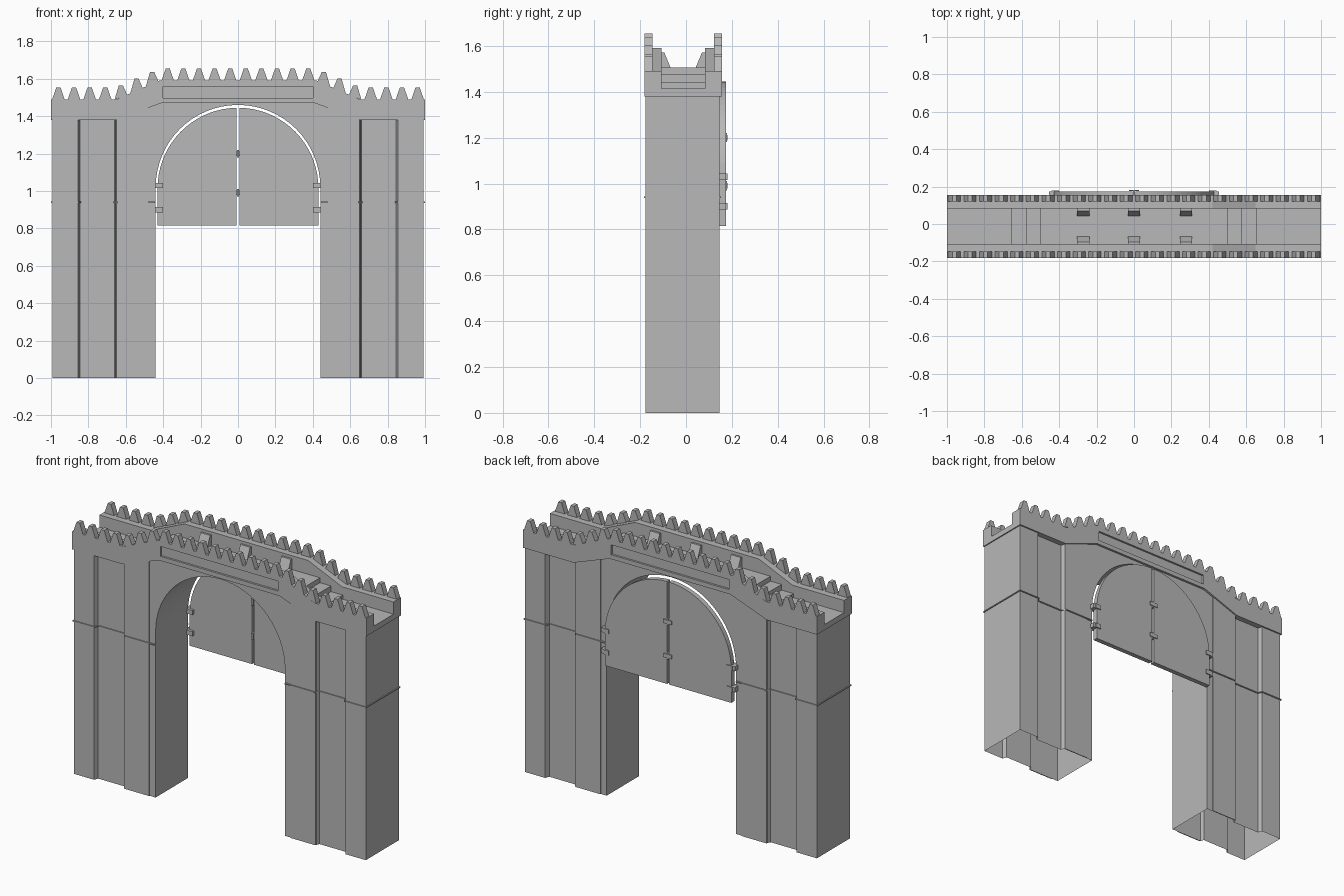
import bpy, bmesh, math

if "Cube" in bpy.data.objects:
    bpy.data.objects.remove(bpy.data.objects["Cube"])

stone = bpy.data.materials.new("grey_stone")
stone.diffuse_color = (0.48, 0.48, 0.48, 1)
stone.use_nodes = True
stone.node_tree.nodes["Principled BSDF"].inputs["Base Color"].default_value = stone.diffuse_color

FRONT, BACK = -0.177, 0.147          # leg faces
CF, CB = -0.182, 0.156               # crown faces
R, SPRING = 0.44, 1.02               # arch opening


def finish(name, bm, recalc=True):
    if recalc:
        bmesh.ops.recalc_face_normals(bm, faces=bm.faces)
    me = bpy.data.meshes.new(name)
    bm.to_mesh(me)
    bm.free()
    me.materials.append(stone)
    ob = bpy.data.objects.new(name, me)
    bpy.context.collection.objects.link(ob)
    return ob


def prism(bm, pts, axis, a, b, caps=True, skip=()):
    """Extrude a 2D outline along y (x-z outline) or z (x-y outline)."""
    def put(p, t):
        return bm.verts.new((p[0], t, p[1]) if axis == 'y' else (p[0], p[1], t))
    lo = [put(p, a) for p in pts]
    hi = [put(p, b) for p in pts]
    n = len(pts)
    for i in range(n):
        if i not in skip:
            j = (i + 1) % n
            bm.faces.new((lo[i], lo[j], hi[j], hi[i]))
    if caps:
        bm.faces.new(lo[::-1])
        bm.faces.new(hi)


def box(bm, x0, x1, y0, y1, z0, z1):
    prism(bm, [(x0, y0), (x1, y0), (x1, y1), (x0, y1)], 'z', z0, z1)


def mirrored(half):
    """Full symmetric polyline from its right half, left to right."""
    return [(-x, z) for x, z in reversed(half)] + list(half)


def arc(r, cz, a0, a1, n):
    return [(r * math.cos(a0 + (a1 - a0) * i / n),
             cz + r * math.sin(a0 + (a1 - a0) * i / n)) for i in range(n + 1)]


def leg_plan(s, e=0.0):
    """Outline of a leg with the recess between its two pillars."""
    d = 0.026
    half = [(0.65 - e, 0), (0.66 + e, d), (0.845 - e, d), (0.855 - e, 0), (0.993 + e, 0)]
    pts = [(x, FRONT - e + k) for x, k in half]
    if e:
        pts.insert(0, (0.445, FRONT - e))
    back = [(x, FRONT + BACK - y) for x, y in reversed(pts)]
    return [(s * x, y) for x, y in pts + back]


# Outer legs, open underneath, and the thin ledge around them
for s, side in ((1, "right"), (-1, "left")):
    bm = bmesh.new()
    pts = leg_plan(s)
    prism(bm, pts, 'z', 0, 1.385, caps=False, skip=(len(pts) - 1,))
    # keep the normals outward on the open shell
    for f in bm.faces:
        f.normal_update()
    if s < 0:
        bmesh.ops.reverse_faces(bm, faces=bm.faces)
    finish(side + "_leg", bm, recalc=False)
    bm = bmesh.new()
    prism(bm, leg_plan(s, 0.006), 'z', 0.937, 0.943)
    finish(side + "_leg_ledge", bm)

# Arch body between the legs, open underneath
crown_low = mirrored([(0.41, 1.47), (0.655, 1.38)])
opening = [(R, 0)] + arc(R, SPRING, 0, math.pi, 32) + [(-R, 0)]
outline = opening + [(-0.655, 0)] + crown_low + [(0.655, 0)]
n_open = len(opening)
bm = bmesh.new()
last = len(outline) - 1
prism(bm, outline, 'y', FRONT + 0.005, BACK - 0.005,
      skip=(n_open - 1, n_open, last - 1, last))
finish("arch_body", bm)

# Shallow pilasters beside the opening
bm = bmesh.new()
for s in (1, -1):
    pts = [(s * x, z) for x, z in ((0.48, 0), (0.65, 0), (0.65, 1.385), (0.48, 1.447))]
    prism(bm, pts, 'y', FRONT, FRONT + 0.005)
    prism(bm, pts, 'y', BACK - 0.005, BACK)
finish("pilasters", bm)

# Crown: two parapet walls with a long sunken panel each
bottom = mirrored([(0.41, 1.47), (0.655, 1.38), (1.0, 1.38)])
top = mirrored([(0.42, 1.59), (0.65, 1.49), (1.0, 1.49)])
bm = bmesh.new()
box(bm, -0.4, 0.4, CF - 0.05, CF + 0.012, 1.497, 1.558)
box(bm, -0.4, 0.4, CB - 0.012, CB + 0.05, 1.497, 1.558)
cutter = finish("panel_cutter", bm)
cutter.hide_render = True
cutter.hide_viewport = True
for name, y0, y1 in (("front_parapet", CF, -0.107), ("back_parapet", 0.082, CB)):
    bm = bmesh.new()
    prism(bm, bottom + top[::-1], 'y', y0, y1)
    cut = finish(name, bm).modifiers.new("panel", 'BOOLEAN')
    cut.object = cutter
    cut.operation = 'DIFFERENCE'
    cut.solver = 'EXACT'


def wall_top(x):
    t = min(max((abs(x) - 0.42) / 0.23, 0), 1)
    return 1.59 - 0.10 * t


# Rows of tapered teeth along both parapets
for name, y0, y1 in (("front_teeth", CF, CF + 0.035), ("back_teeth", CB - 0.035, CB)):
    bm = bmesh.new()
    for i in range(24):
        x = (i - 11.5) * 0.0835
        tip = wall_top(x) + 0.064
        l, r = x - 0.034, x + 0.034
        prism(bm, [(l, wall_top(l) - 0.002), (r, wall_top(r) - 0.002),
                   (x + 0.011, tip), (x - 0.011, tip)], 'y', y0, y1)
    finish(name, bm)

# Walkway with steps rising to the middle
steps = mirrored([(0.5, 1.505), (0.5, 1.475), (0.575, 1.475), (0.575, 1.44),
                  (0.655, 1.44), (0.655, 1.415), (1.0, 1.415)])
bm = bmesh.new()
prism(bm, bottom + steps[::-1], 'y', -0.107, 0.082, caps=False)
finish("walkway", bm)

# Sloped wedges against the inside of the parapets
bm = bmesh.new()
for x in (-0.272, 0, 0.278):
    for y, d in ((-0.107, 1), (0.082, -1)):
        sect = [(y, 1.505), (y + d * 0.04, 1.505), (y + d * 0.012, 1.572), (y, 1.572)]
        a = [bm.verts.new((x - 0.033, p, q)) for p, q in sect]
        b = [bm.verts.new((x + 0.033, p, q)) for p, q in sect]
        for i in range(4):
            j = (i + 1) % 4
            bm.faces.new((a[i], a[j], b[j], b[i]))
        bm.faces.new(a[::-1])
        bm.faces.new(b)
finish("wedges", bm)

# Raised gate leaves, hinges and latches
gr, gz, gap = 0.43, 1.015, 0.007
for s, side in ((1, "right"), (-1, "left")):
    bm = bmesh.new()
    leaf = [(gap, 0.815), (gr, 0.815)] + arc(gr, gz, 0, math.acos(gap / gr), 18)
    prism(bm, [(s * x, z) for x, z in leaf], 'y', 0.145, 0.174)
    finish(side + "_gate_leaf", bm)
    bm = bmesh.new()
    for z in (1.03, 0.90):
        xs = sorted((s * 0.402, s * 0.44))
        box(bm, *xs, 0.13, 0.18, z - 0.014, z + 0.014)
        xs = sorted((s * 0.425, s * 0.455))
        box(bm, *xs, 0.147, 0.175, z - 0.014, z + 0.014)
    finish(side + "_hinges", bm)

bm = bmesh.new()
for z in (1.20, 0.99):
    box(bm, -0.006, 0.006, 0.135, 0.178, z - 0.02, z + 0.02)
    box(bm, -0.028, 0.028, 0.177, 0.182, z - 0.012, z + 0.012)
finish("latches", bm)
